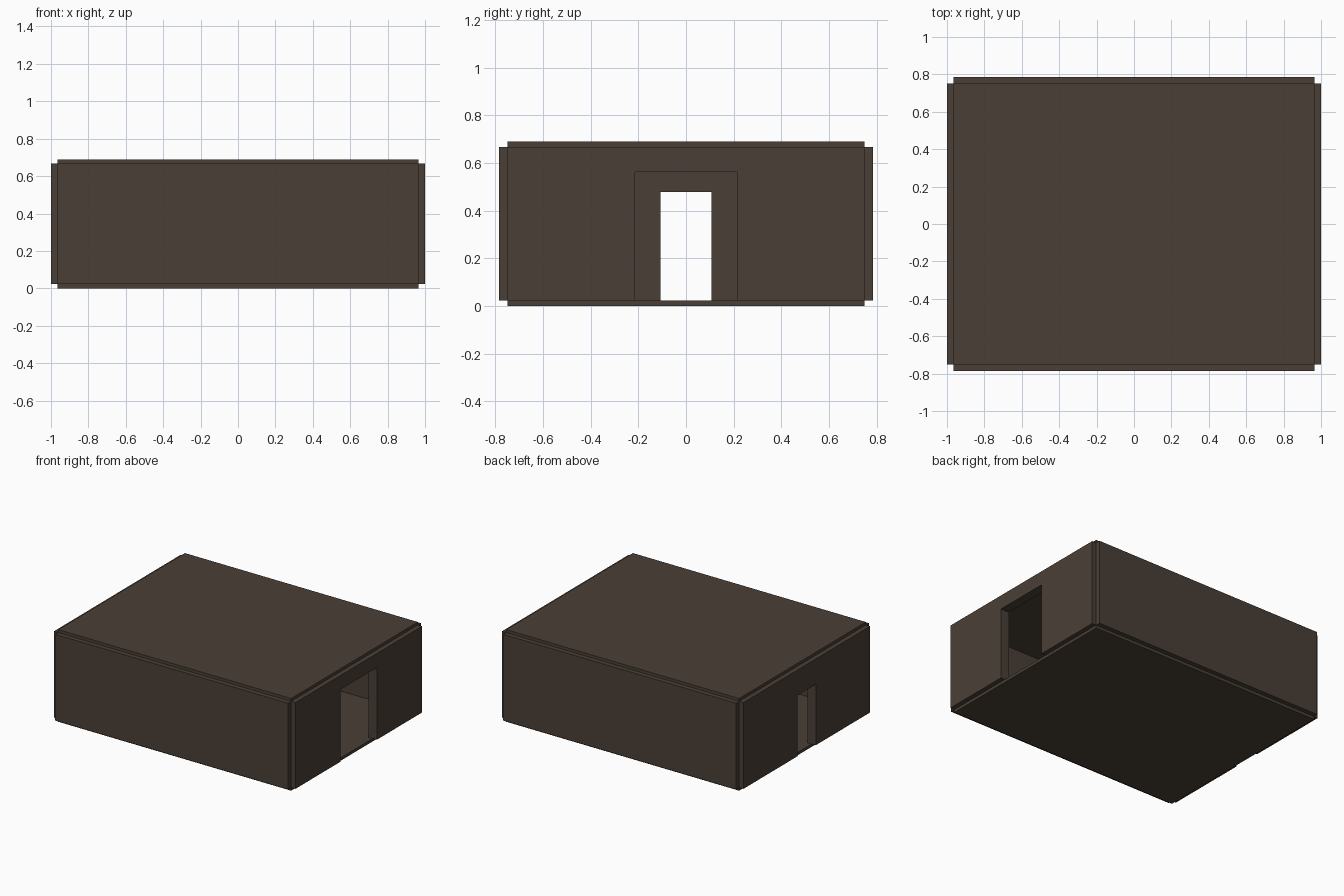
import bpy, bmesh

if "Cube" in bpy.data.objects:
    bpy.data.objects.remove(bpy.data.objects["Cube"])

mat = bpy.data.materials.new("dark_brown")
mat.diffuse_color = (0.068, 0.05, 0.037, 1)
mat.use_nodes = True
mat.node_tree.nodes["Principled BSDF"].inputs["Base Color"].default_value = mat.diffuse_color

X, Y = 0.965, 0.75          # wall centre planes
Z0, Z1, H = 0.022, 0.668, 0.69
T = 0.035                   # half wall thickness


def finish(name, bm):
    me = bpy.data.meshes.new(name)
    bmesh.ops.recalc_face_normals(bm, faces=bm.faces)
    bm.to_mesh(me)
    bm.free()
    ob = bpy.data.objects.new(name, me)
    me.materials.append(mat)
    bpy.context.collection.objects.link(ob)


def slab(name, lo, hi):
    bm = bmesh.new()
    bmesh.ops.create_cube(bm, size=1)
    for v in bm.verts:
        v.co = [hi[i] if v.co[i] > 0 else lo[i] for i in range(3)]
    finish(name, bm)


def door_wall(name, cx, half, top):
    # door-shaped outline extruded through the wall thickness
    outline = [(-Y, Z0), (-half, Z0), (-half, top), (half, top),
               (half, Z0), (Y, Z0), (Y, Z1), (-Y, Z1)]
    bm = bmesh.new()
    face = bm.faces.new([bm.verts.new((cx - T, y, z)) for y, z in outline])
    ext = bmesh.ops.extrude_face_region(bm, geom=[face], use_keep_orig=True)
    moved = [g for g in ext["geom"] if isinstance(g, bmesh.types.BMVert)]
    bmesh.ops.translate(bm, verts=moved, vec=(2 * T, 0, 0))
    finish(name, bm)


# Floor and roof
slab("floor", (-X, -Y, 0), (X, Y, Z0))
slab("roof", (-X, -Y, Z1), (X, Y, H))

# Solid long walls
for name, s in (("front_wall", -1), ("back_wall", 1)):
    slab(name, (-X, s * Y - T, Z0), (X, s * Y + T, Z1))

# Short walls: wide doorway on the right, narrow doorway on the left
door_wall("right_wall", X, 0.215, 0.562)
door_wall("left_wall", -X, 0.108, 0.478)
